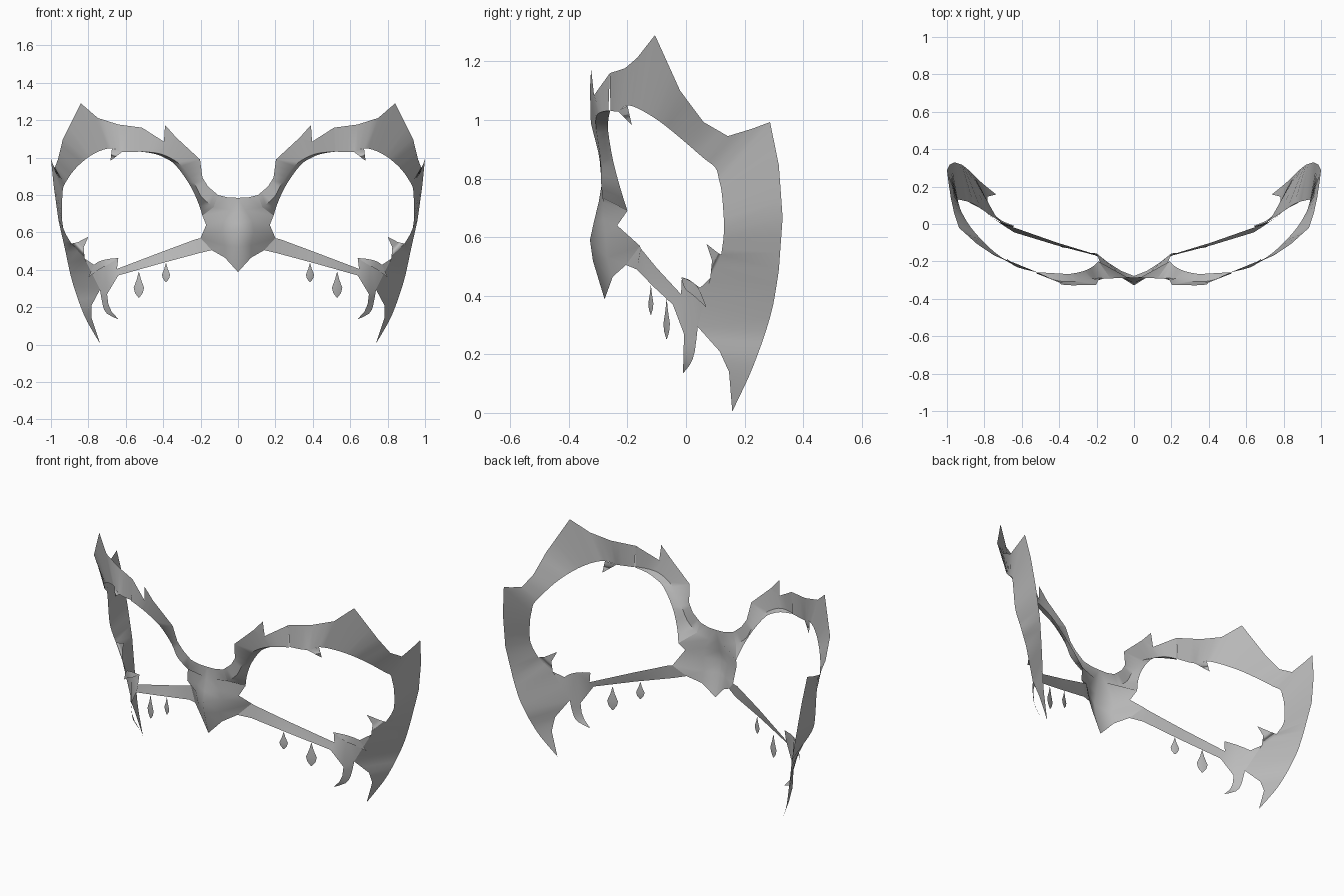
import bpy, bmesh, math
from mathutils import Vector

old = bpy.data.objects.get("Cube")
if old:
    bpy.data.objects.remove(old, do_unlink=True)

grey = bpy.data.materials.new("mask_grey")
grey.use_nodes = True
COL = (0.5, 0.5, 0.5, 1)
grey.diffuse_color = COL
grey.node_tree.nodes["Principled BSDF"].inputs["Base Color"].default_value = COL


def finish(name, bm, mirror=True, angle=50):
    """Weld, face outward, mirror to the other half and smooth."""
    bmesh.ops.remove_doubles(bm, verts=bm.verts, dist=0.0005)
    bmesh.ops.dissolve_degenerate(bm, edges=bm.edges, dist=0.0002)
    bmesh.ops.recalc_face_normals(bm, faces=bm.faces)
    bm.normal_update()
    out = 0
    for f in bm.faces:
        c = f.calc_center_median()
        out += f.calc_area() * f.normal.dot(Vector((c.x, c.y - 0.6, 0)))
    if out < 0:
        bmesh.ops.reverse_faces(bm, faces=bm.faces)
    me = bpy.data.meshes.new(name)
    bm.to_mesh(me)
    bm.free()
    ob = bpy.data.objects.new(name, me)
    bpy.context.collection.objects.link(ob)
    me.materials.append(grey)
    if mirror:
        m = ob.modifiers.new("mirror", 'MIRROR')
        m.use_clip = True
    bpy.ops.object.select_all(action='DESELECT')
    ob.select_set(True)
    bpy.context.view_layer.objects.active = ob
    bpy.ops.object.shade_smooth_by_angle(angle=math.radians(angle))
    return ob


def rail(pts, smooth, steps):
    """Subdivide a path, straight or as a Catmull-Rom curve."""
    p = [Vector(q) for q in pts]
    res = []
    for i in range(len(p) - 1):
        a, b = p[i], p[i + 1]
        z, c = p[max(i - 1, 0)], p[min(i + 2, len(p) - 1)]
        for k in range(steps):
            t = k / steps
            if smooth:
                res.append(0.5 * (2 * a + (b - z) * t + (2 * z - 5 * a + 4 * b - c) * t ** 2
                                  + (3 * a - 3 * b + c - z) * t ** 3))
            else:
                res.append(a.lerp(b, t))
    return res + [p[-1]]


def loft(bm, rails):
    """Skin quads between neighbouring rails."""
    grid = [[bm.verts.new(q) for q in r] for r in rails]
    for r, s in zip(grid, grid[1:]):
        for i in range(len(r) - 1):
            bm.faces.new((r[i], r[i + 1], s[i + 1], s[i]))


def poly(bm, pts):
    bm.faces.new([bm.verts.new(q) for q in pts])


def sections(bm, secs, smooth, steps=3):
    loft(bm, [rail(r, s, steps) for r, s in zip(zip(*secs), smooth)])


# Nose bridge: a ridged centre with wings swept back
bm = bmesh.new()
sections(bm, [
    [(0, -.287, .785), (.055, -.288, .787), (.107, -.29, .80)],
    [(0, -.298, .72), (.04, -.283, .72), (.13, -.285, .735)],
    [(0, -.315, .65), (.075, -.282, .66), (.19, -.20, .69)],
    [(0, -.328, .59), (.085, -.275, .61), (.17, -.235, .64)],
    [(0, -.318, .52), (.07, -.27, .53), (.20, -.157, .57)],
    [(0, -.278, .388), (.07, -.25, .465), (.14, -.205, .505)]],
    (False, False, False), 1)
finish("nose_bridge", bm, angle=35)

# Brow: outer edge, front crease, and a lip folded back around the eye
bm = bmesh.new()
sections(bm, [
    [(.107, -.29, .80), (.13, -.285, .735), (.19, -.20, .69)],
    [(.16, -.292, .845), (.195, -.29, .79), (.217, -.225, .77)],
    [(.19, -.30, .893), (.235, -.292, .865), (.265, -.25, .866)],
    [(.203, -.325, .99), (.30, -.305, .955), (.337, -.266, .963)],
    [(.33, -.328, 1.107), (.375, -.308, 1.005), (.395, -.265, 1.0)],
    [(.396, -.314, 1.085), (.44, -.295, 1.025), (.445, -.262, 1.02)],
    [(.513, -.26, 1.16), (.52, -.265, 1.032), (.52, -.258, 1.032)]],
    (False, True, True))
# spike on the brow
poly(bm, [(.33, -.328, 1.107), (.39, -.324, 1.174), (.396, -.314, 1.085)])
finish("brow", bm)

# Temple: brow end widening into the side panel and lower claw
bm = bmesh.new()
sections(bm, [
    [(.513, -.26, 1.16), (.52, -.258, 1.032)],
    [(.64, -.208, 1.177), (.62, -.232, 1.03)],
    [(.75, -.167, 1.212), (.674, -.20, 1.05)],
    [(.84, -.106, 1.29), (.74, -.155, 1.035)],
    [(.936, -.02, 1.10), (.81, -.09, .995)],
    [(.962, .06, .993), (.875, -.015, .935)],
    [(.98, .143, .945), (.92, .06, .87)],
    [(.992, .225, .97), (.935, .10, .838)],
    [(1.0, .287, .993), (.938, .112, .80)],
    [(.985, .317, .846), (.942, .123, .744)],
    [(.96, .33, .666), (.935, .13, .625)],
    [(.92, .317, .488), (.89, .12, .54)]], (False, True))
sections(bm, [
    [(.92, .317, .488), (.89, .12, .54)],
    [(.895, .298, .37), (.82, .083, .46)],
    [(.868, .273, .28), (.738, .04, .294)],
    [(.84, .245, .20), (.783, .115, .21)],
    [(.805, .213, .12), (.782, .147, .14)],
    [(.737, .158, .005), (.737, .158, .005)]], (True, False), 2)
# hooked points at the eye's upper and lower corners
poly(bm, [(.62, -.232, 1.03), (.674, -.20, 1.05), (.682, -.185, .983)])
poly(bm, [(.89, .12, .54), (.855, .107, .548), (.80, .07, .577), (.825, .089, .52), (.82, .083, .46)])
finish("temple_panel", bm)

# Lower strap from nose to cheek, ending in the cheek plate
bm = bmesh.new()
sections(bm, [
    [(.20, -.157, .57), (.14, -.205, .505)],
    [(.23, -.155, .562), (.205, -.168, .49)],
    [(.41, -.10, .495), (.417, -.113, .433)],
    [(.647, -.017, .405), (.64, -.045, .37)],
    [(.71, .01, .455), (.70, -.007, .27)],
    [(.77, .048, .427), (.738, .04, .294)],
    [(.82, .083, .46), (.738, .04, .294)]], (False, False), 1)
poly(bm, [(.647, -.017, .405), (.64, -.014, .463), (.71, .01, .455)])
# cheek prong
sections(bm, [
    [(.70, -.007, .27), (.738, .04, .294)],
    [(.693, -.008, .215), (.723, .03, .21)],
    [(.675, -.009, .175), (.70, .014, .165)],
    [(.638, -.011, .135), (.638, -.011, .135)]], (False, True), 2)
finish("lower_strap", bm)

# Curved hook lying over the cheek
bm = bmesh.new()
sections(bm, [
    [(.64, -.016, .463), (.64, -.016, .463)],
    [(.71, .006, .455), (.70, -.004, .425)],
    [(.765, .04, .43), (.745, .026, .40)],
    [(.80, .07, .36), (.80, .07, .36)]], (True, True), 3)
finish("cheek_hook", bm)


# Hanging drops: flat faceted lozenges turned along the strap
def drop(name, x, y, top, bottom, half):
    bm = bmesh.new()
    rows = []
    for t, w in ((0, .02), (.3, .4), (.62, 1), (.82, .75), (1, .1)):
        z = top + (bottom - top) * t
        rows.append([Vector((x + half * w * math.cos(a) - .003 * w * math.sin(a) * .4,
                             y + half * w * math.cos(a) * .4 + .004 * w * math.sin(a), z))
                     for a in [math.pi / 2 * k for k in range(5)]])
    loft(bm, rows)
    finish(name, bm)


drop("inner_drop", .385, -.12, .437, .335, .022)
drop("outer_drop", .53, -.066, .39, .252, .028)
